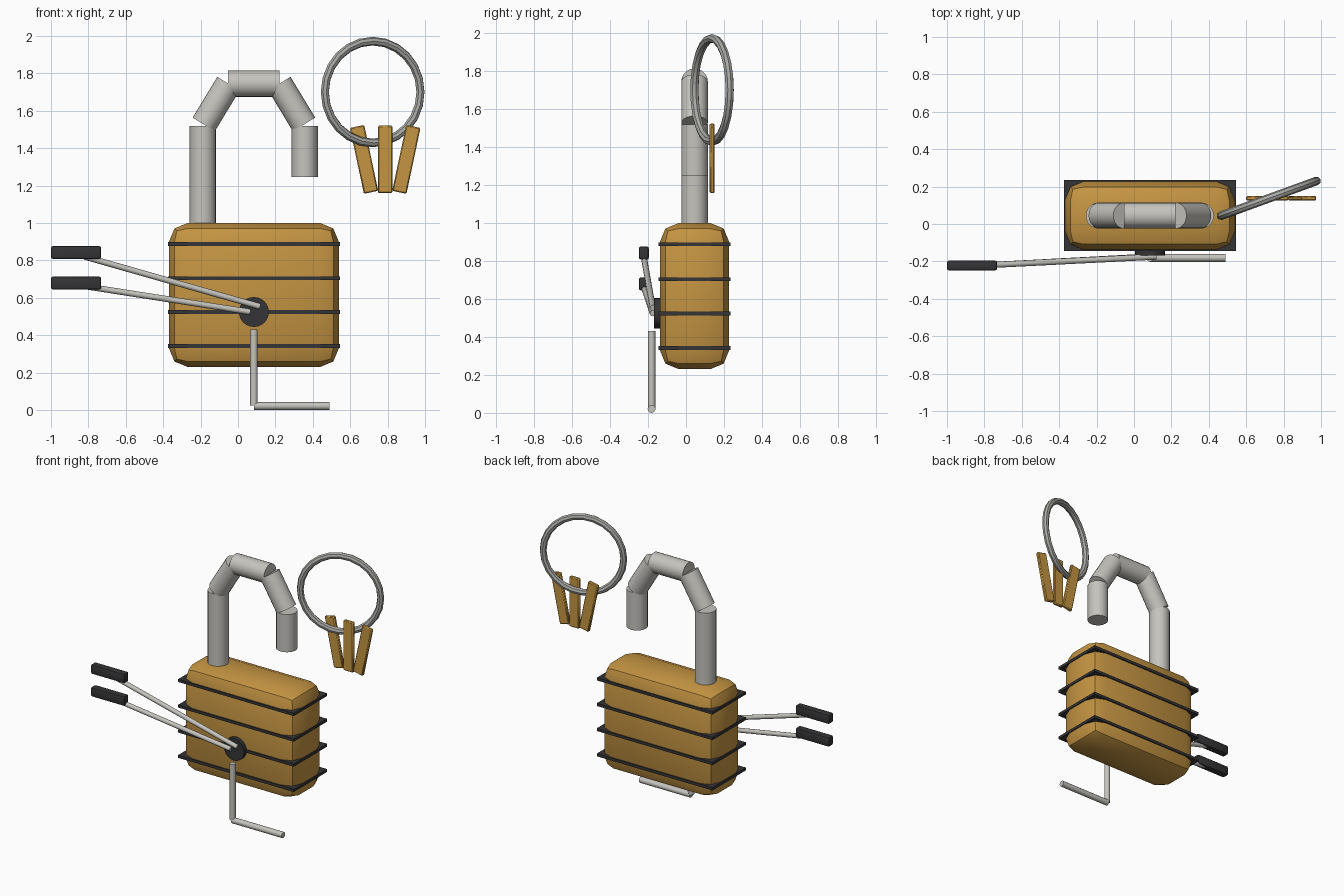
import bpy, math
from mathutils import Vector

if "Cube" in bpy.data.objects:
    bpy.data.objects.remove(bpy.data.objects["Cube"])


def material(name, rgb):
    m = bpy.data.materials.new(name)
    m.diffuse_color = (*rgb, 1)
    m.use_nodes = True
    m.node_tree.nodes["Principled BSDF"].inputs["Base Color"].default_value = m.diffuse_color
    return m


BRASS = material("brass", (0.56, 0.30, 0.055))
STEEL = material("steel", (0.56, 0.55, 0.51))
RING = material("ring_steel", (0.40, 0.40, 0.38))
BLACK = material("black", (0.035, 0.035, 0.038))


def finish(name, mat, bevel=0, segments=2):
    ob = bpy.context.object
    ob.name = name
    ob.data.materials.append(mat)
    if bevel:
        mod = ob.modifiers.new("bevel", 'BEVEL')
        mod.width, mod.segments = bevel, segments
        bpy.ops.object.modifier_apply(modifier=mod.name)
    bpy.ops.object.shade_smooth_by_angle(angle=math.radians(40))
    return ob


def box(name, centre, size, mat, bevel=0, segments=2, tilt=0):
    bpy.ops.mesh.primitive_cube_add(size=1, location=centre)
    ob = bpy.context.object
    ob.scale = size
    bpy.ops.object.transform_apply(location=False, rotation=False, scale=True)
    finish(name, mat, bevel, segments)
    ob.rotation_euler.y = math.radians(tilt)
    return ob


def rod(name, a, b, radius, mat, sides=20):
    a, b = Vector(a), Vector(b)
    bpy.ops.mesh.primitive_cylinder_add(vertices=sides, radius=radius,
                                        depth=(b - a).length, location=(a + b) / 2)
    bpy.context.object.rotation_euler = (b - a).to_track_quat('Z', 'Y').to_euler()
    return finish(name, mat)


CX, CY = 0.085, 0.045

# Lock body and its dark laminate bands
box("lock_body", (CX, CY, 0.615), (0.908, 0.365, 0.77), BRASS, 0.1, 2)
for i, z in enumerate((0.342, 0.524, 0.704, 0.888)):
    box(f"body_band_{i}", (CX, CY, z), (0.92, 0.38, 0.02), BLACK)

# Open shackle: long left post, segmented arch, short right post
R = 0.07
rod("shackle_post_left", (-0.188, CY, 0.95), (-0.188, CY, 1.518), R, STEEL)
rod("shackle_post_right", (0.357, CY, 1.247), (0.357, CY, 1.518), R, STEEL)
rod("shackle_top", (CX - 0.138, CY, 1.744), (CX + 0.138, CY, 1.744), R, STEEL)
for side, s in (("left", -1), ("right", 1)):
    rod("shackle_arch_" + side, (CX + s * 0.268, CY, 1.527),
        (CX + s * 0.136, CY, 1.745), R, STEEL)

# Key ring, turned about the vertical
bpy.ops.mesh.primitive_torus_add(major_segments=24, minor_segments=8,
                                 major_radius=0.272, minor_radius=0.023,
                                 location=(0.72, 0.137, 1.70),
                                 rotation=(math.pi / 2, 0, math.radians(20)))
finish("key_ring", RING)

# Three fanned key blanks
for i, (x, tilt) in enumerate(((0.674, -12), (0.787, 0), (0.90, 12))):
    box(f"key_{i}", (x, 0.138, 1.34), (0.078, 0.026, 0.36), BRASS, 0.006, 1, tilt)

# Keyhole disc on the front
rod("keyhole_disc", (CX, -0.168, 0.524), (CX, -0.12, 0.524), 0.08, BLACK, 24)

# Tension wrench
rod("wrench_shaft", (CX, -0.181, 0.025), (CX, -0.181, 0.43), 0.02, STEEL, 12)
rod("wrench_foot", (CX, -0.181, 0.021), (0.488, -0.181, 0.021), 0.021, STEEL, 12)

# Two picks with dark grips
for name, hz, start, end in (
        ("upper", 0.842, (-0.82, -0.222, 0.82), (0.117, -0.175, 0.553)),
        ("lower", 0.679, (-0.82, -0.222, 0.662), (0.065, -0.175, 0.524))):
    rod(f"pick_rod_{name}", start, end, 0.016, STEEL, 12)
    box(f"pick_grip_{name}", (-0.866, -0.222, hz), (0.268, 0.052, 0.068), BLACK, 0.01, 2)
